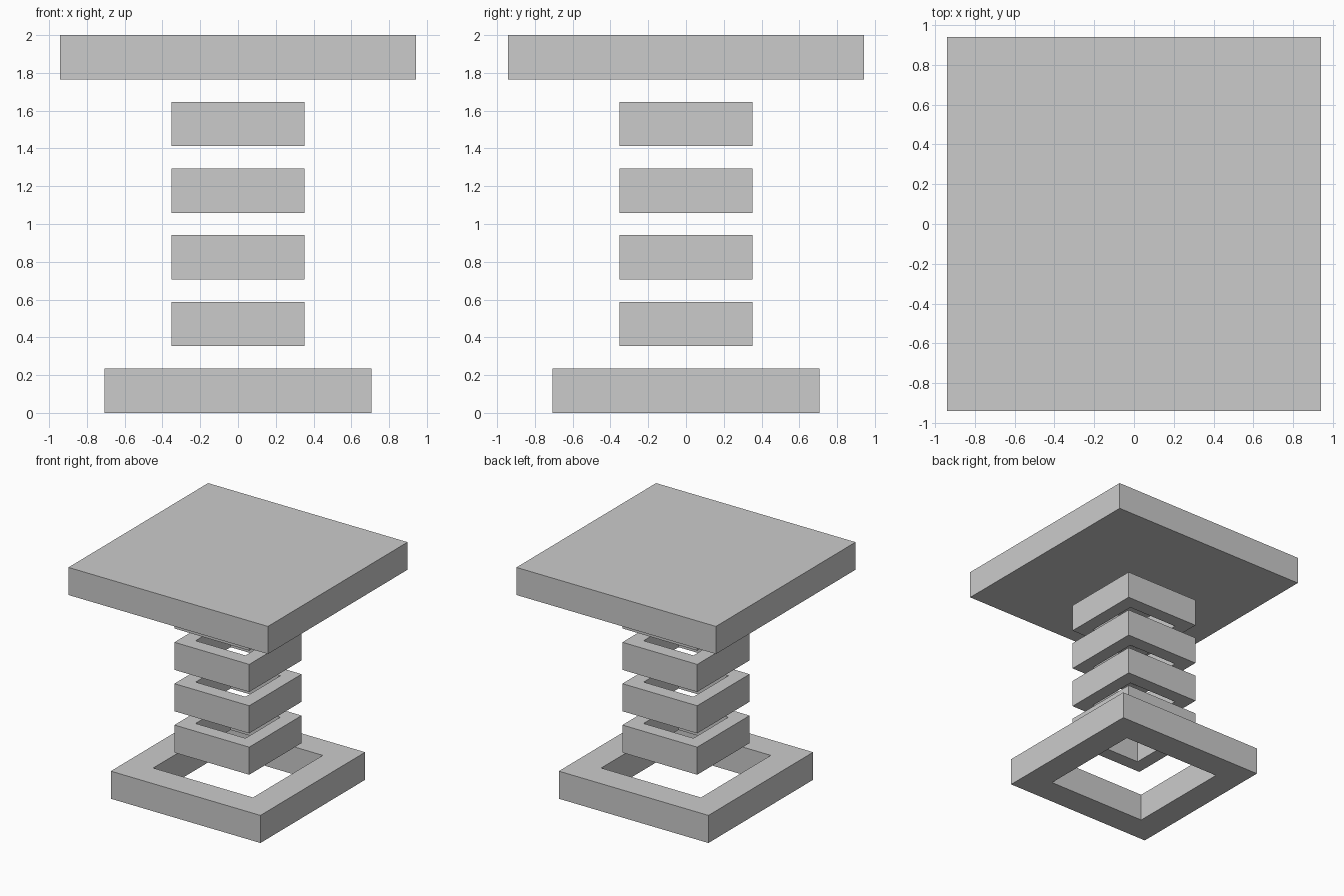
import bpy, bmesh

if "Cube" in bpy.data.objects:
    bpy.data.objects.remove(bpy.data.objects["Cube"])

U = 2 / 17  # module: each layer is 2 modules thick with a 1 module gap


def square(bm, half, z):
    return [bm.verts.new((sx * half, sy * half, z))
            for sx, sy in ((-1, -1), (1, -1), (1, 1), (-1, 1))]


def square_layer(name, outer, inner, z0, z1):
    """Square slab, with a square through-hole when inner > 0."""
    bm = bmesh.new()
    lo, hi = square(bm, outer, z0), square(bm, outer, z1)
    if inner:
        loops = [lo, hi, square(bm, inner, z1), square(bm, inner, z0)]
    else:
        loops = [lo, hi]
        bm.faces.new(lo[::-1])
        bm.faces.new(hi)
    pairs = list(zip(loops, loops[1:]))
    if inner:
        pairs.append((loops[-1], loops[0]))
    for a, b in pairs:
        for i in range(4):
            j = (i + 1) % 4
            bm.faces.new((a[i], a[j], b[j], b[i]))
    bmesh.ops.recalc_face_normals(bm, faces=bm.faces)
    mesh = bpy.data.meshes.new(name)
    bm.to_mesh(mesh)
    bm.free()
    obj = bpy.data.objects.new(name, mesh)
    bpy.context.collection.objects.link(obj)


# Base frame
square_layer("base_frame", 6 * U, 4 * U, 0, 2 * U)

# Four stacked column rings
for k in range(1, 5):
    square_layer(f"column_ring_{k}", 3 * U, 2 * U, 3 * k * U, (3 * k + 2) * U)

# Solid table top
square_layer("table_top", 8 * U, 0, 15 * U, 17 * U)
